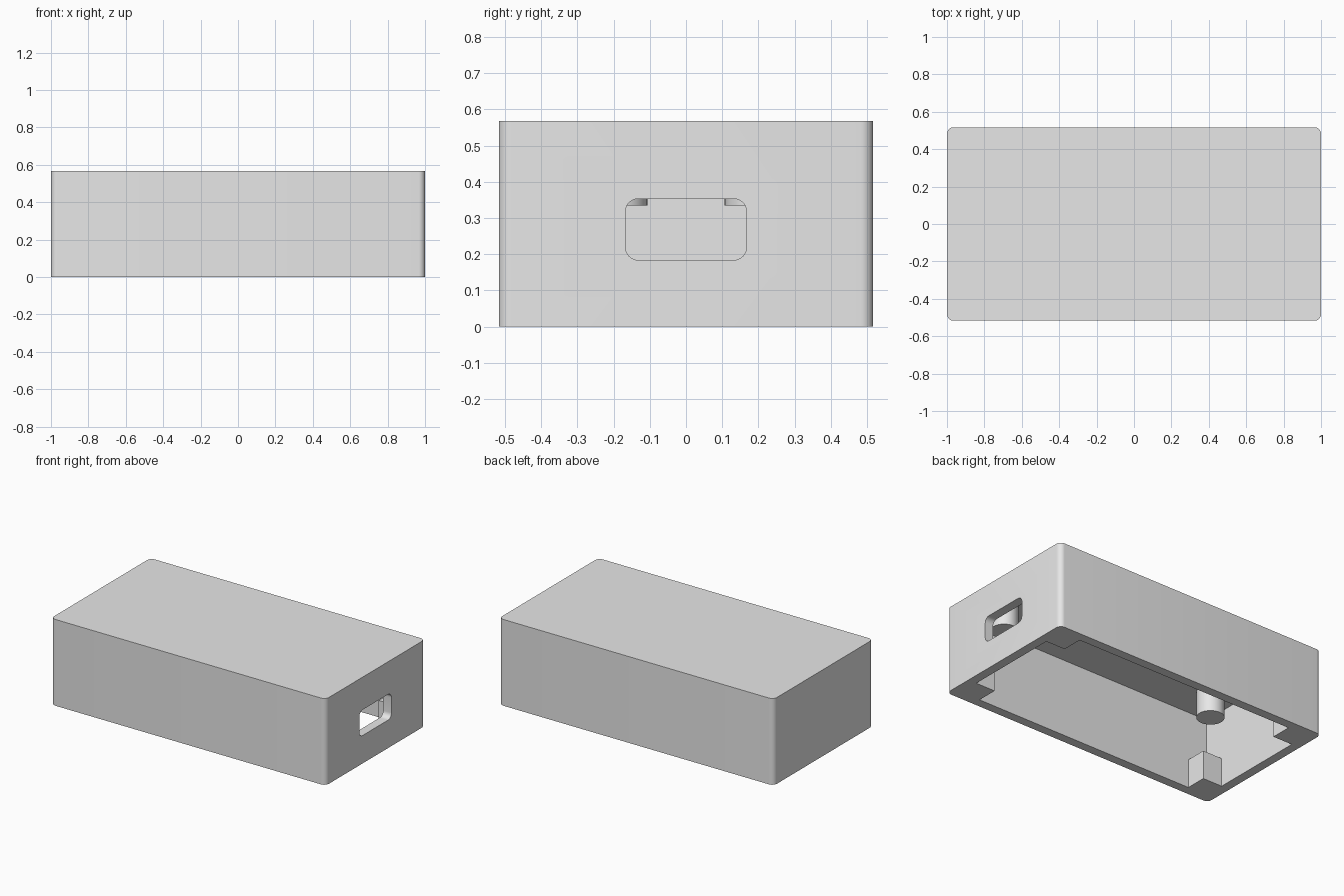
import bpy, bmesh, math
from mathutils import Matrix

cube = bpy.data.objects.get("Cube")
if cube:
    bpy.data.objects.remove(cube, do_unlink=True)

L, W, H = 1.0, 0.517, 0.568      # half length, half width, height
WALL = 0.06
IX, IY, CEIL = L - WALL, W - WALL, H - WALL

gray = bpy.data.materials.new("light gray plastic")
gray.use_nodes = True
color = (0.8, 0.8, 0.8, 1)
gray.diffuse_color = color
gray.node_tree.nodes["Principled BSDF"].inputs["Base Color"].default_value = color


def finish(name, bm):
    bmesh.ops.recalc_face_normals(bm, faces=bm.faces)
    mesh = bpy.data.meshes.new(name)
    bm.to_mesh(mesh)
    bm.free()
    mesh.materials.append(gray)
    obj = bpy.data.objects.new(name, mesh)
    bpy.context.collection.objects.link(obj)
    return obj


def box(name, lo, hi, axis=None, radius=0.0):
    """Box between two corners; edges along the given axis can be rounded."""
    bm = bmesh.new()
    bmesh.ops.create_cube(bm, size=1)
    for v in bm.verts:
        v.co = [(a + b) / 2 + c * (b - a) for a, b, c in zip(lo, hi, v.co)]
    if axis is not None:
        edges = [e for e in bm.edges
                 if abs(e.verts[0].co[axis] - e.verts[1].co[axis]) > 1e-5]
        bmesh.ops.bevel(bm, geom=edges, offset=radius, segments=8,
                        profile=0.5, affect='EDGES')
    return finish(name, bm)


def smooth(obj):
    bpy.ops.object.select_all(action='DESELECT')
    obj.select_set(True)
    bpy.context.view_layer.objects.active = obj
    bpy.ops.object.shade_smooth_by_angle(angle=math.radians(30))


def cut(obj, cutter):
    mod = obj.modifiers.new("cut", 'BOOLEAN')
    mod.operation, mod.solver, mod.object = 'DIFFERENCE', 'EXACT', cutter
    bpy.context.view_layer.objects.active = obj
    bpy.ops.object.modifier_apply(modifier=mod.name)
    bpy.data.objects.remove(cutter, do_unlink=True)


# Open-bottomed shell with a rounded port in the left end
shell = box("case_shell", (-L, -W, 0), (L, W, H), axis=2, radius=0.035)
cut(shell, box("cavity_cutter", (-IX, -IY, -0.1), (IX, IY, CEIL)))
cut(shell, box("port_cutter", (L - 0.2, -0.167, 0.184), (L + 0.1, 0.167, 0.353),
               axis=0, radius=0.035))
smooth(shell)

# Corner support blocks at the rim, and round pegs hanging from the ceiling
POST_X, POST_Y, POST_H = 0.80, 0.32, 0.188
PEG_R, PEG_Y, PEG_Z = 0.083, 0.19, 0.335
for sx, peg_x, end in ((1, 0.835, "left"), (-1, -0.745, "right")):
    for sy, side in ((1, "back"), (-1, "front")):
        xs = sorted((sx * POST_X, sx * IX))
        ys = sorted((sy * POST_Y, sy * IY))
        box(f"corner_block_{side}_{end}", (xs[0], ys[0], 0), (xs[1], ys[1], POST_H))

        bm = bmesh.new()
        bmesh.ops.create_cone(
            bm, cap_ends=True, segments=48, radius1=PEG_R, radius2=PEG_R,
            depth=CEIL - PEG_Z,
            matrix=Matrix.Translation((peg_x, sy * PEG_Y, (CEIL + PEG_Z) / 2)))
        smooth(finish(f"ceiling_peg_{side}_{end}", bm))
